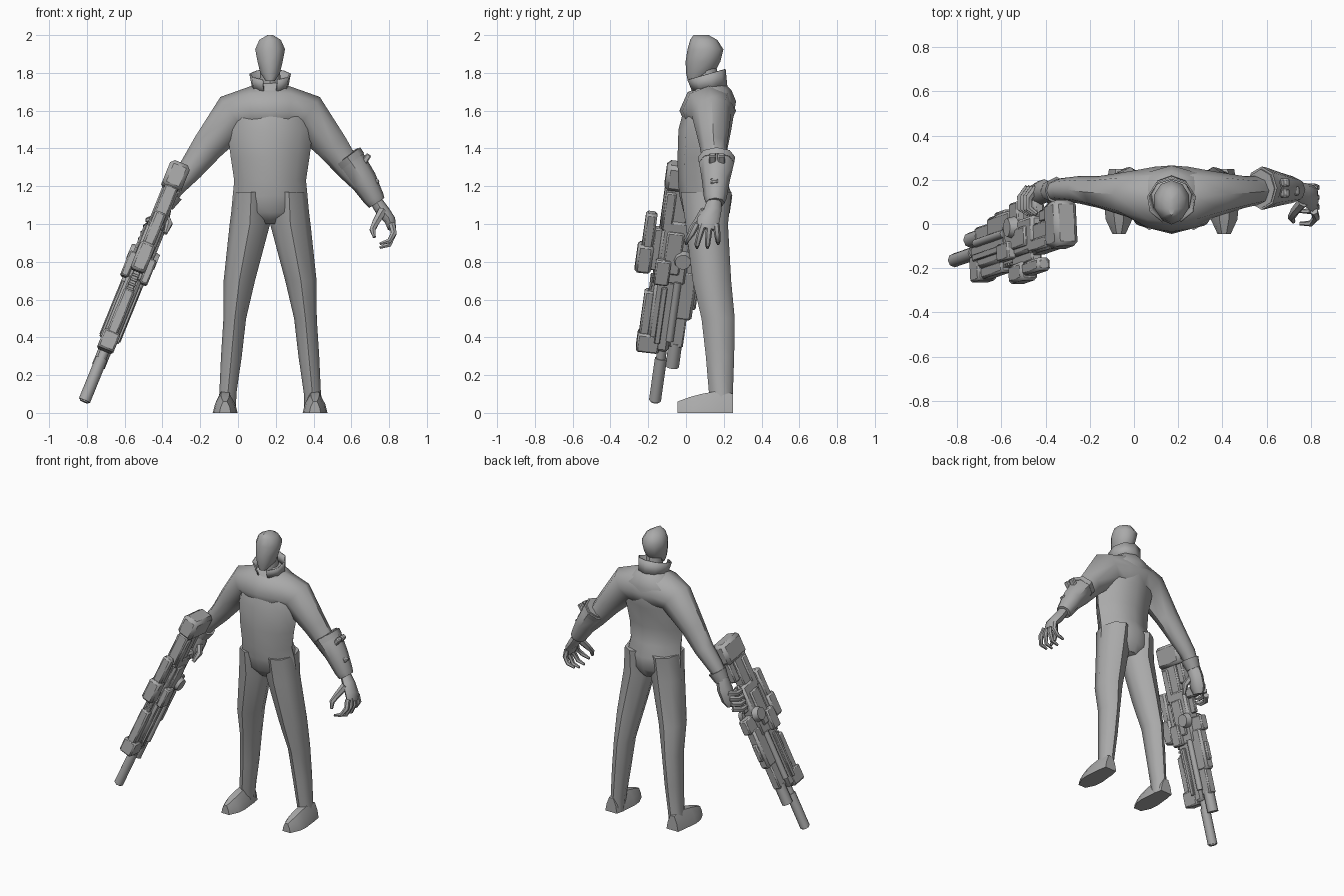
import bpy, bmesh, math
from mathutils import Vector, Matrix

if "Cube" in bpy.data.objects:
    bpy.data.objects.remove(bpy.data.objects["Cube"])

grey = bpy.data.materials.new("plain grey")
grey.use_nodes = True
grey.diffuse_color = (0.4, 0.4, 0.4, 1)
grey.node_tree.nodes["Principled BSDF"].inputs["Base Color"].default_value = (0.4, 0.4, 0.4, 1)

CX = 0.17          # centre line of the figure
X, Y, Z = Vector((1, 0, 0)), Vector((0, 1, 0)), Vector((0, 0, 1))
parts = []


def finish(name, bm, bevel=0):
    bmesh.ops.recalc_face_normals(bm, faces=bm.faces[:])
    mesh = bpy.data.meshes.new(name)
    bm.to_mesh(mesh)
    bm.free()
    mesh.materials.append(grey)
    ob = bpy.data.objects.new(name, mesh)
    bpy.context.scene.collection.objects.link(ob)
    if bevel:
        mod = ob.modifiers.new("bevel", "BEVEL")
        mod.width, mod.segments = bevel, 1
    parts.append(ob)
    return ob


def tube(name, path, radii, ref=Y, axis=None, n=8, caps=True):
    """Loft rings along a path; radii are (along ref, across ref) pairs."""
    bm = bmesh.new()
    path = [Vector(p) for p in path]
    rings = []
    for i, c in enumerate(path):
        t = axis or (path[min(i + 1, len(path) - 1)] - path[max(i - 1, 0)]).normalized()
        v = (ref - t * ref.dot(t)).normalized()
        w = t.cross(v)
        r = radii[i] if isinstance(radii, list) else radii
        a, b = r if isinstance(r, tuple) else (r, r)
        angles = [2 * math.pi * k / n for k in range(n)]
        rings.append([bm.verts.new(c + v * a * math.cos(q) + w * b * math.sin(q)) for q in angles])
    for lo, hi in zip(rings, rings[1:]):
        for k in range(n):
            bm.faces.new((lo[k], lo[(k + 1) % n], hi[(k + 1) % n], hi[k]))
    if caps:
        bm.faces.new(rings[0])
        bm.faces.new(rings[-1])
    return finish(name, bm)


def stack(name, rows, n=8):
    """Level rings on the centre line: height, half width, front y, back y."""
    return tube(name, [(CX, (f + b) / 2, z) for z, h, f, b in rows],
                [((b - f) / 2, h) for z, h, f, b in rows], axis=Z, n=n)


# Head, neck and torso
stack("head", [(1.757, .025, .01, .06), (1.80, .055, 0, .15), (1.86, .07, -.002, .182),
               (1.925, .083, .008, .198), (1.975, .06, .022, .165), (2.0, .015, .04, .12)], n=10)
stack("neck", [(1.70, .06, .05, .18), (1.84, .05, .05, .16)])
stack("torso", [(1.76, .06, .06, .19), (1.71, .12, .03, .24), (1.65, .19, .0, .265),
                (1.5, .228, -.04, .24), (1.35, .208, -.045, .21), (1.23, .19, -.042, .215),
                (1.15, .198, -.035, .245), (1.06, .206, -.012, .232), (1.0, .09, .04, .2)])

# Collar: a flared band, low at the front with a notch between its tips
bm = bmesh.new()
rows = []
for k in range(9):
    q = math.radians(-72 + k * 40.5)
    q = math.radians(-90 + 22 + k * 39.5)
    x, y = math.cos(q), math.sin(q)
    rows.append((bm.verts.new((CX + .095 * x, .125 + .095 * y, 1.705 + .015 * y)),
                 bm.verts.new((CX + .112 * x, .105 + .105 * y, 1.79 + .03 * y))))
for a, b in zip(rows, rows[1:]):
    bm.faces.new((a[0], b[0], b[1], a[1]))
collar = finish("collar", bm)
mod = collar.modifiers.new("thickness", "SOLIDIFY")
mod.thickness = .008

# Shoulders and arms in one sweep from wrist to wrist
half = [((.09, .12, 1.6), (.14, .13)), ((.19, .135, 1.58), (.105, .118)),
        ((.33, .145, 1.41), (.072, .085)), ((.42, .155, 1.29), (.062, .066)),
        ((.50, .155, 1.2), (.052, .054)), ((.56, .145, 1.11), (.04, .038))]
sweep = [((-c[0], c[1], c[2]), r) for c, r in reversed(half)] + [((0, .115, 1.6), (.15, .14))] + half
tube("shoulders_and_arms", [(CX + c[0], c[1], c[2]) for c, r in sweep], [r for c, r in sweep])

# Legs and feet
leg = [(.1, .107, 1.17, .092, .135), (.107, .11, 1.0, .107, .112), (.163, .137, .7, .083, .102),
       (.187, .17, .5, .06, .088), (.205, .18, .3, .055, .075), (.224, .185, .1, .045, .063),
       (.235, .195, .0, .055, .052)]
foot = [(.25, .045, .05), (.19, .055, .06), (.08, .066, .05), (.02, .06, .042), (-.045, .03, .03)]
for side, word in ((1, "left"), (-1, "right")):
    tube(word + "_leg", [(CX + side * r[0], r[1], r[2]) for r in leg],
         [(r[4], r[3]) for r in leg], axis=Z)
    bm = bmesh.new()
    loops = []
    for y, w, h in foot:
        corners = ((-w, 0), (w, 0), (w * .8, h), (w * .35, h * 2), (-w * .35, h * 2), (-w * .8, h))
        loops.append([bm.verts.new((CX + side * .238 + a, y, b)) for a, b in corners])
    for a, b in zip(loops, loops[1:]):
        for k in range(6):
            bm.faces.new((a[k], a[(k + 1) % 6], b[(k + 1) % 6], b[k]))
    bm.faces.new(loops[0])
    bm.faces.new(loops[-1])
    finish(word + "_foot", bm)

# Left bracer with pads
tube("left_bracer", [(.575, .16, 1.36), (.60, .162, 1.325), (.665, .158, 1.23), (.72, .155, 1.135), (.735, .155, 1.112)],
     [(.088, .074), (.093, .08), (.074, .072), (.06, .056), (.05, .048)])
tube("left_bracer_cuff", [(.578, .162, 1.355), (.60, .162, 1.325)], [(.098, .086), (.094, .084)])
out = Matrix.Rotation(math.radians(34), 4, "Y")


def pad(name, place, size):
    bm = bmesh.new()
    bmesh.ops.create_cube(bm, size=1, matrix=Matrix.Translation(place) @ out @ Matrix.Diagonal((*size, 1)))
    finish(name, bm, .006)


for i, y in enumerate((.14, .187)):
    pad(f"bracer_pad_{i}", (.672, y, 1.335), (.03, .038, .08))
pad("bracer_button", (.728, .15, 1.22), (.03, .04, .04))

# Left hand with curled fingers
tube("left_palm", [(.725, .152, 1.13), (.765, .14, 1.07), (.805, .118, 1.02), (.815, .11, .975)],
     [(.036, .032), (.048, .036), (.06, .03), (.055, .022)])
for i in range(4):
    y = .16 - .034 * i
    tip = y - .022 * i + .01
    drop = .02 * (i in (1, 2))
    tube(f"left_finger_{i}", [(.815, y, 1.0), (.825, (y + tip) / 2, .95), (.80, tip, .91 - drop), (.75, tip, .895 - drop)],
         [.018, .017, .014, .008], n=6)
tube("left_thumb", [(.765, .1, 1.07), (.73, .06, 1.01), (.712, .03, .97), (.722, .01, .93)],
     [.026, .021, .017, .009], n=6)

# Right hand gripping the weapon
tube("right_cuff", [(-.35, .152, 1.16), (-.385, .148, 1.10)], [(.062, .06), (.046, .046)])
tube("right_palm", [(-.385, .148, 1.12), (-.405, .148, 1.05), (-.43, .14, .98), (-.445, .13, .94)],
     [(.042, .04), (.055, .046), (.055, .042), (.038, .03)])
for i in range(4):
    z, x = 1.03 - .034 * i, -.44 - .013 * i
    tube(f"right_finger_{i}", [(x, .165, z), (x - .035, .12, z - .01), (x - .035, .07, z - .01), (x, .045, z)],
         [.019, .018, .016, .011], ref=Z, n=6)
tube("right_thumb", [(-.39, .13, 1.05), (-.365, .09, 1.0), (-.385, .05, .95)], [.024, .02, .011], n=6)

# Weapon frame: local x is its top side, local y runs from butt to muzzle, local z its flank
butt, muzzle = Vector((-.31, .01, 1.3)), Vector((-.815, -.165, .06))
along = (muzzle - butt).normalized()
top = (-Y + along * along.y).normalized()
flank = top.cross(along)
frame = Matrix.Translation(butt) @ Matrix((top, along, flank)).transposed().to_4x4()


def block(name, u, l, s, bevel=.008):
    """Bevelled box given by its ranges toward the top, along and across the weapon."""
    size = [b - a for a, b in (u, l, s)]
    mid = Vector([(a + b) / 2 for a, b in (u, l, s)])
    bm = bmesh.new()
    bmesh.ops.create_cube(bm, size=1, matrix=frame @ Matrix.Translation(mid) @ Matrix.Diagonal((*size, 1)))
    finish(name, bm, bevel)


def rod(name, u, s, l0, l1, r, n=8):
    tube(name, [frame @ Vector((u, l, s)) for l in (l0, l1)], r, ref=top, n=n)


# Stock and receiver
block("butt_pad", (-.1, .11), (-.015, .13), (-.056, .056), .02)
block("stock", (-.03, .105), (.12, .34), (-.035, .035))
block("stock_lower_bar", (-.085, -.03), (.12, .26), (-.025, .025))
block("stock_cheek", (.04, .095), (.14, .36), (-.045, .045))
block("receiver", (-.07, .09), (.3, .66), (-.045, .045), .014)
block("receiver_cover", (-.03, .06), (.36, .6), (-.058, .058))
block("grip", (-.18, -.06), (.3, .37), (-.026, .026), .012)
block("trigger_guard", (-.11, -.06), (.37, .47), (-.012, .012), .004)
block("magazine", (-.16, -.05), (.5, .6), (-.03, .03))
# Scope and rail
block("scope_mount", (.08, .13), (.36, .6), (-.025, .025))
block("scope", (.125, .185), (.28, .5), (-.032, .032), .012)
block("scope_head", (.12, .205), (.46, .62), (-.042, .042), .014)
block("top_rail", (.085, .105), (.3, 1.0), (-.018, .018), .003)
for i in range(14):
    block(f"rail_tooth_{i}", (.1, .115), (.63 + .026 * i, .643 + .026 * i), (-.02, .02), .002)
# Side knob and attachments
for sign, word in ((1, "inner"), (-1, "outer")):
    tube(word + "_knob", [frame @ Vector((-.04, .51, sign * e)) for e in (.04, .08)], [.052, .042], ref=top, n=10)
    block(word + "_side_box", (.02, .1), (.52, .66), (sign * .055 - .022, sign * .055 + .022))
    block(word + "_side_rail", (.02, .05), (.68, 1.0), (sign * .046 - .01, sign * .046 + .01), .004)
    rod(word + "_side_pipe", -.03, sign * .04, .64, .98, .02)
# Handguard and barrels
block("handguard", (-.03, .09), (.64, 1.05), (-.042, .042), .016)
block("handguard_top", (.08, .135), (.72, 1.03), (-.03, .03), .01)
block("handguard_nose", (.02, .14), (.96, 1.065), (-.046, .046), .01)
block("under_body", (-.13, -.03), (.58, .86), (-.036, .036), .014)
block("under_fore", (-.105, -.03), (.84, 1.02), (-.03, .03))
block("under_latch", (-.145, -.1), (.68, .8), (-.02, .02))
rod("under_barrel", -.065, 0, 1.0, 1.14, .036)
rod("barrel", 0, 0, 1.0, 1.2, .025)
rod("muzzle_sleeve", 0, 0, 1.1, 1.345, .032)
rod("muzzle_tip", 0, 0, 1.34, 1.352, .024)

# Soft shading that keeps hard edges
bpy.ops.object.select_all(action="DESELECT")
for ob in parts:
    ob.select_set(True)
bpy.context.view_layer.objects.active = parts[0]
bpy.ops.object.shade_smooth_by_angle(angle=math.radians(48))
